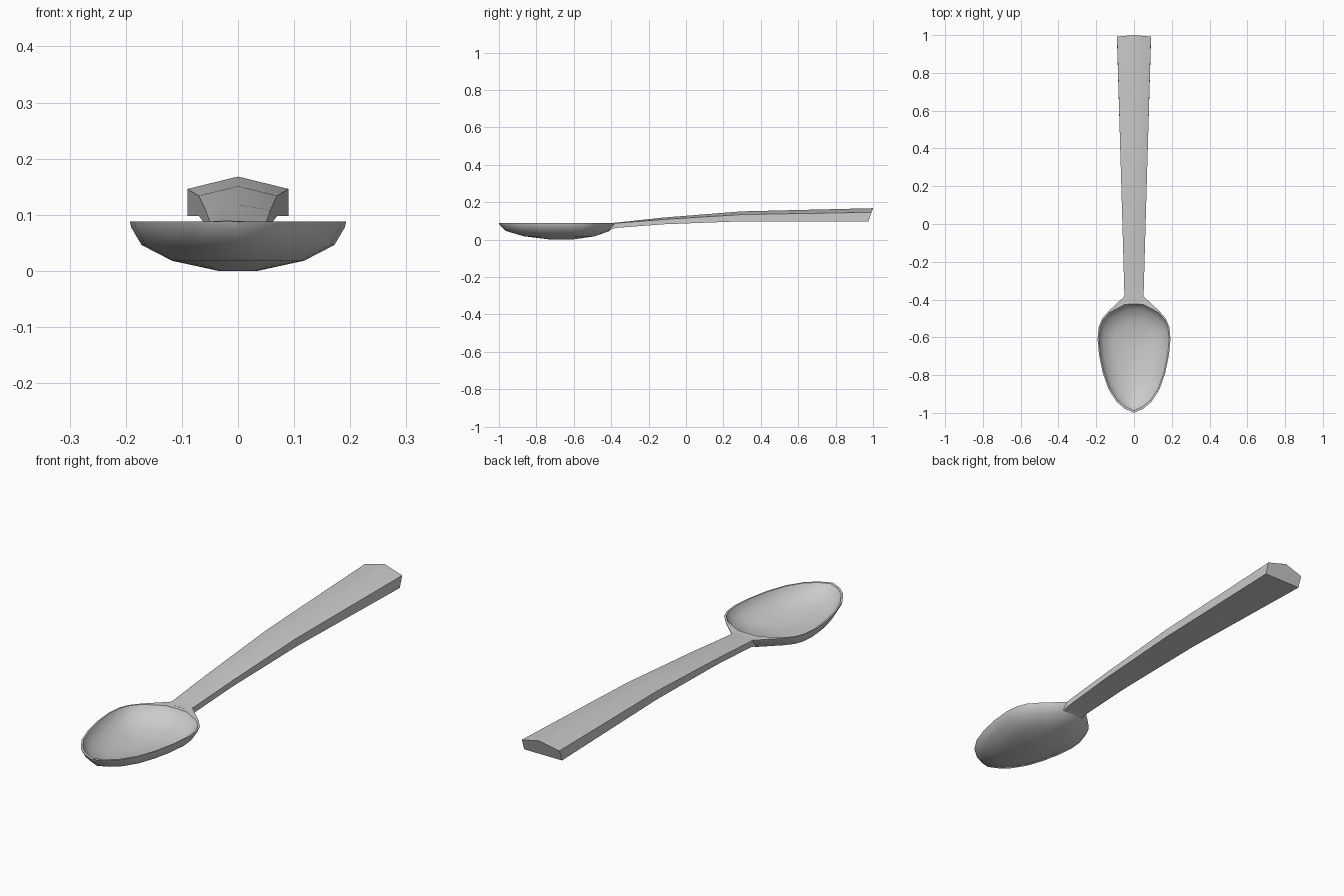
import bpy

if "Cube" in bpy.data.objects:
    bpy.data.objects.remove(bpy.data.objects["Cube"])


def make_object(name, verts, faces, angle):
    mesh = bpy.data.meshes.new(name)
    mesh.from_pydata(verts, [], faces)
    obj = bpy.data.objects.new(name, mesh)
    bpy.context.collection.objects.link(obj)
    bpy.ops.object.select_all(action='DESELECT')
    bpy.context.view_layer.objects.active = obj
    obj.select_set(True)
    bpy.ops.object.mode_set(mode='EDIT')
    bpy.ops.mesh.select_all(action='SELECT')
    bpy.ops.mesh.normals_make_consistent(inside=False)
    bpy.ops.object.mode_set(mode='OBJECT')
    bpy.ops.object.shade_smooth_by_angle(angle=angle)
    return obj


def bridge(rings, n):
    return [(r * n + i, r * n + (i + 1) % n, (r + 1) * n + (i + 1) % n, (r + 1) * n + i)
            for r in range(rings - 1) for i in range(n)]


# Bowl: egg-shaped outline shrunk in rings down the outside and up the inside
half = [(0.05, -0.977), (0.093, -0.94), (0.135, -0.875), (0.165, -0.79),
        (0.185, -0.695), (0.193, -0.61), (0.187, -0.545), (0.17, -0.503),
        (0.135, -0.462), (0.09, -0.42), (0.05, -0.382)]
outline = [(0, -1.0)] + half + [(0, -0.378)] + [(-x, y) for x, y in reversed(half)]
CY = -0.66
outer = [(0.18, 0.0), (0.61, 0.018), (0.89, 0.046), (0.985, 0.077), (1.0, 0.088)]
inner = [(0.965, 0.088), (0.94, 0.078), (0.85, 0.053), (0.58, 0.028), (0.18, 0.013)]


def ring(s, z, inside):
    pts = []
    for x, y in outline:
        # the inner hollow is rounder where it meets the neck
        if inside and y > -0.46:
            y = -0.46 + (y + 0.46) * 0.55
        pts.append((x * s, CY + (y - CY) * s, z))
    return pts


verts = []
for s, z in outer:
    verts += ring(s, z, False)
for s, z in inner:
    verts += ring(s, z, True)
n = len(outline)
rings = len(outer) + len(inner)
faces = bridge(rings, n)
faces += [tuple(range(n)), tuple(range((rings - 1) * n, rings * n))]
make_object("bowl", verts, faces, 0.7)

# Handle: ridged five-sided section lofted from the neck to the slanted end
# y, half width, ridge height, shoulder height, underside height, underside y
sections = [(-0.405, 0.050, 0.0885, 0.0880, 0.054, -0.405),
            (-0.37, 0.051, 0.091, 0.0885, 0.063, -0.37),
            (-0.12, 0.058, 0.118, 0.108, 0.082, -0.12),
            (0.30, 0.070, 0.151, 0.134, 0.098, 0.30),
            (1.0, 0.090, 0.168, 0.146, 0.098, 0.975)]
verts = []
for y, w, top, shoulder, low, ylow in sections:
    ymid = y + (ylow - y) * (top - shoulder) / (top - low)
    verts += [(0, y, top), (w, ymid, shoulder), (w, ylow, low),
              (-w, ylow, low), (-w, ymid, shoulder)]
k = len(sections)
faces = bridge(k, 5) + [tuple(range(5)), tuple(range((k - 1) * 5, k * 5))]
make_object("handle", verts, faces, 0.6)
